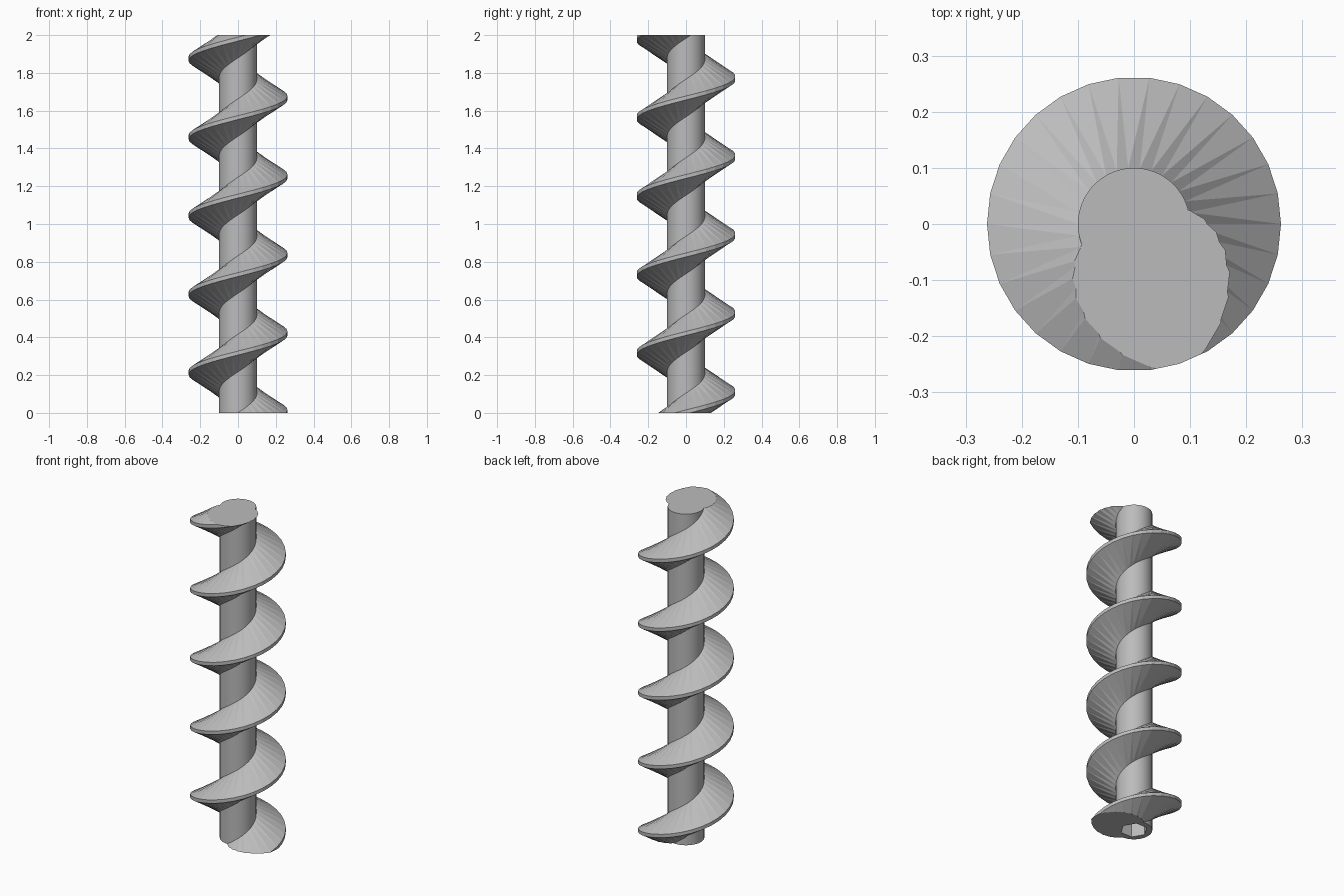
import bpy
import bmesh
from math import cos, sin, tau
from mathutils import Vector

HEIGHT = 2.0
SHAFT_R, BLADE_R = 0.1, 0.262
PITCH, STEPS = 0.4155, 30      # rise and facets of one turn
ROOT_HALF, EDGE_HALF = 0.1, 0.0104

if "Cube" in bpy.data.objects:
    bpy.data.objects.remove(bpy.data.objects["Cube"], do_unlink=True)

# One grey for everything
steel = bpy.data.materials.new("grey_steel")
steel.use_nodes = True
GREY = (0.5, 0.5, 0.5, 1.0)
steel.diffuse_color = GREY
steel.node_tree.nodes["Principled BSDF"].inputs["Base Color"].default_value = GREY


def add_object(name, bm):
    bmesh.ops.recalc_face_normals(bm, faces=bm.faces)
    mesh = bpy.data.meshes.new(name)
    bm.to_mesh(mesh)
    bm.free()
    mesh.materials.append(steel)
    obj = bpy.data.objects.new(name, mesh)
    bpy.context.scene.collection.objects.link(obj)
    return obj


def prism(name, sides, radius, bottom, top):
    bm = bmesh.new()
    ring = [bm.verts.new((radius * cos(tau * i / sides), radius * sin(tau * i / sides), bottom))
            for i in range(sides)]
    base = bm.faces.new(ring)
    side = bmesh.ops.extrude_face_region(bm, geom=[base], use_keep_orig=True)["geom"]
    moved = [g for g in side if isinstance(g, bmesh.types.BMVert)]
    bmesh.ops.translate(bm, verts=moved, vec=(0, 0, top - bottom))
    return add_object(name, bm)


# Shaft with a hexagonal socket in its lower end
shaft = prism("shaft", 64, SHAFT_R, 0, HEIGHT)
socket = prism("socket_cutter", 6, 0.075, -0.1, 0.25)
socket.hide_render = True
cut = shaft.modifiers.new("socket", "BOOLEAN")
cut.operation = "DIFFERENCE"
cut.solver = "EXACT"
cut.object = socket
bpy.context.view_layer.objects.active = shaft
bpy.ops.object.modifier_apply(modifier=cut.name)
bpy.data.objects.remove(socket, do_unlink=True)

# Tapered blade section swept up a right-handed helix
bm = bmesh.new()
root = SHAFT_R - 0.0005
section = [(root, ROOT_HALF), (BLADE_R, EDGE_HALF), (BLADE_R, -EDGE_HALF), (root, -ROOT_HALF)]
rings = []
for i in range(-12, 158):
    a, z = tau * i / STEPS, 0.0053 + PITCH * i / STEPS
    rings.append([bm.verts.new((r * cos(a), r * sin(a), z + h)) for r, h in section])
for low, high in zip(rings, rings[1:]):
    for k in range(4):
        n = (k + 1) % 4
        bm.faces.new((low[k], low[n], high[k]))
        bm.faces.new((low[n], high[n], high[k]))
bm.faces.new(rings[0])
bm.faces.new(rings[-1])

# Trim the blade flush with both ends of the shaft
for z, normal in ((0, -1), (HEIGHT, 1)):
    result = bmesh.ops.bisect_plane(
        bm, geom=bm.verts[:] + bm.edges[:] + bm.faces[:], dist=1e-6,
        plane_co=Vector((0, 0, z)), plane_no=Vector((0, 0, normal)), clear_outer=True)
    rim = [g for g in result["geom_cut"] if isinstance(g, bmesh.types.BMEdge)]
    bmesh.ops.edgenet_fill(bm, edges=rim)
add_object("helical_blade", bm)

# Round the shaft shading, keep its rims crisp
bpy.ops.object.select_all(action="DESELECT")
shaft.select_set(True)
bpy.context.view_layer.objects.active = shaft
bpy.ops.object.shade_smooth_by_angle(angle=0.5)
